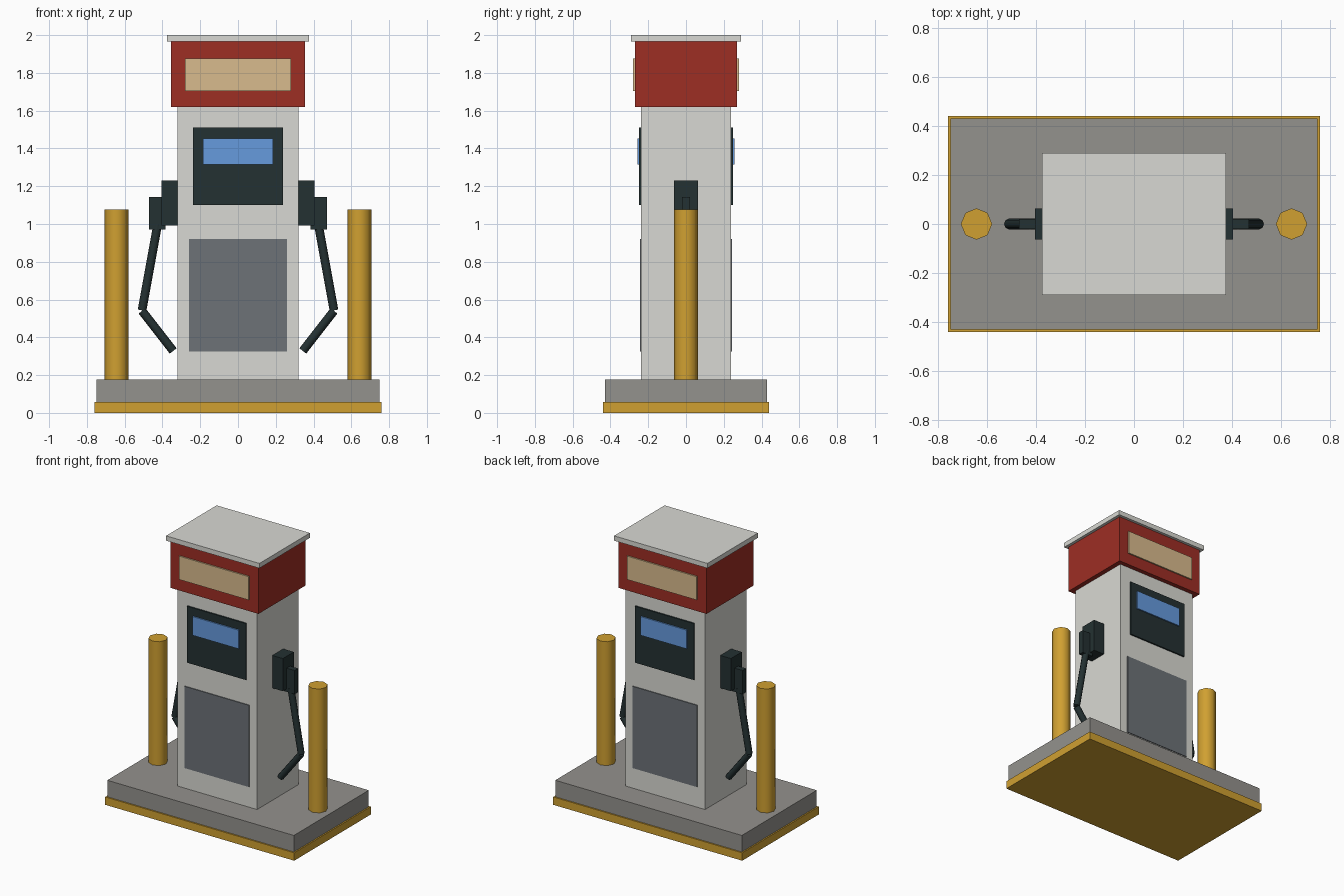
import bpy
import math
from mathutils import Vector

cube = bpy.data.objects.get("Cube")
if cube:
    bpy.data.objects.remove(cube, do_unlink=True)


def material(name, rgb):
    """Flat material from 0-255 sRGB, stored as linear."""
    linear = [((c / 255 + 0.055) / 1.055) ** 2.4 for c in rgb]
    mat = bpy.data.materials.new(name)
    mat.use_nodes = True
    mat.diffuse_color = (*linear, 1)
    shader = mat.node_tree.nodes["Principled BSDF"]
    shader.inputs["Base Color"].default_value = (*linear, 1)
    shader.inputs["Roughness"].default_value = 0.8
    return mat


white = material("off_white", (217, 217, 211))
red = material("red", (158, 46, 36))
yellow = material("yellow", (208, 160, 49))
concrete = material("concrete_grey", (148, 146, 141))
dark = material("near_black", (36, 49, 50))
slate = material("slate_grey", (109, 114, 119))
blue = material("screen_blue", (102, 155, 222))
cream = material("cream", (217, 187, 141))


def box(name, mat, x, y, z):
    """Box from (min, max) ranges on each axis."""
    ranges = (x, y, z)
    bpy.ops.mesh.primitive_cube_add(size=1, location=[(a + b) / 2 for a, b in ranges])
    obj = bpy.context.object
    obj.name = name
    obj.scale = [b - a for a, b in ranges]
    bpy.ops.object.transform_apply(location=False, rotation=False, scale=True)
    obj.data.materials.append(mat)
    return obj


def slab(name, mat, half_x, half_y, bottom, top):
    """Box centred on the vertical axis."""
    return box(name, mat, (-half_x, half_x), (-half_y, half_y), (bottom, top))


def rod(name, mat, start, end, radius):
    """Eight-sided rod between two points, smooth around and sharp at the ends."""
    start, end = Vector(start), Vector(end)
    axis = end - start
    bpy.ops.mesh.primitive_cylinder_add(vertices=8, radius=radius, depth=axis.length,
                                        location=(start + end) / 2)
    obj = bpy.context.object
    obj.name = name
    obj.rotation_euler = axis.to_track_quat("Z", "Y").to_euler()
    obj.data.materials.append(mat)
    bpy.ops.object.shade_smooth_by_angle(angle=math.radians(60))
    return obj


# Island, cabinet and header
slab("kerb_band", yellow, 0.76, 0.44, 0, 0.057)
slab("island", concrete, 0.75, 0.43, 0.057, 0.177)
slab("cabinet", white, 0.32, 0.238, 0.177, 1.62)
slab("header", red, 0.354, 0.27, 1.62, 1.965)
slab("roof_cap", white, 0.375, 0.29, 1.965, 2.0)

# Panels on the front and back
for side, s in (("front", -1), ("back", 1)):
    def plate(name, mat, half_x, inner, outer, bottom, top):
        y = sorted((s * inner, s * outer))
        box(f"{side}_{name}", mat, (-half_x, half_x), y, (bottom, top))

    plate("sign", cream, 0.28, 0.265, 0.28, 1.705, 1.875)
    plate("display_panel", dark, 0.237, 0.23, 0.249, 1.10, 1.51)
    plate("screen", blue, 0.186, 0.24, 0.258, 1.316, 1.452)
    plate("lower_panel", slate, 0.26, 0.23, 0.244, 0.326, 0.92)

# Holster, nozzle, hose and bollard on each side
for side, s in (("left", 1), ("right", -1)):
    box(f"{side}_holster", dark, sorted((s * 0.31, s * 0.405)), (-0.063, 0.063), (0.993, 1.23))
    box(f"{side}_nozzle", dark, sorted((s * 0.385, s * 0.47)), (-0.02, 0.02), (0.972, 1.144))
    rod(f"{side}_upper_hose", dark, (s * 0.425, 0, 1.0), (s * 0.508, 0, 0.543), 0.023)
    rod(f"{side}_lower_hose", dark, (s * 0.508, 0, 0.54), (s * 0.343, 0, 0.328), 0.023)
    rod(f"{side}_bollard", yellow, (s * 0.643, 0, 0.17), (s * 0.643, 0, 1.077), 0.064)
